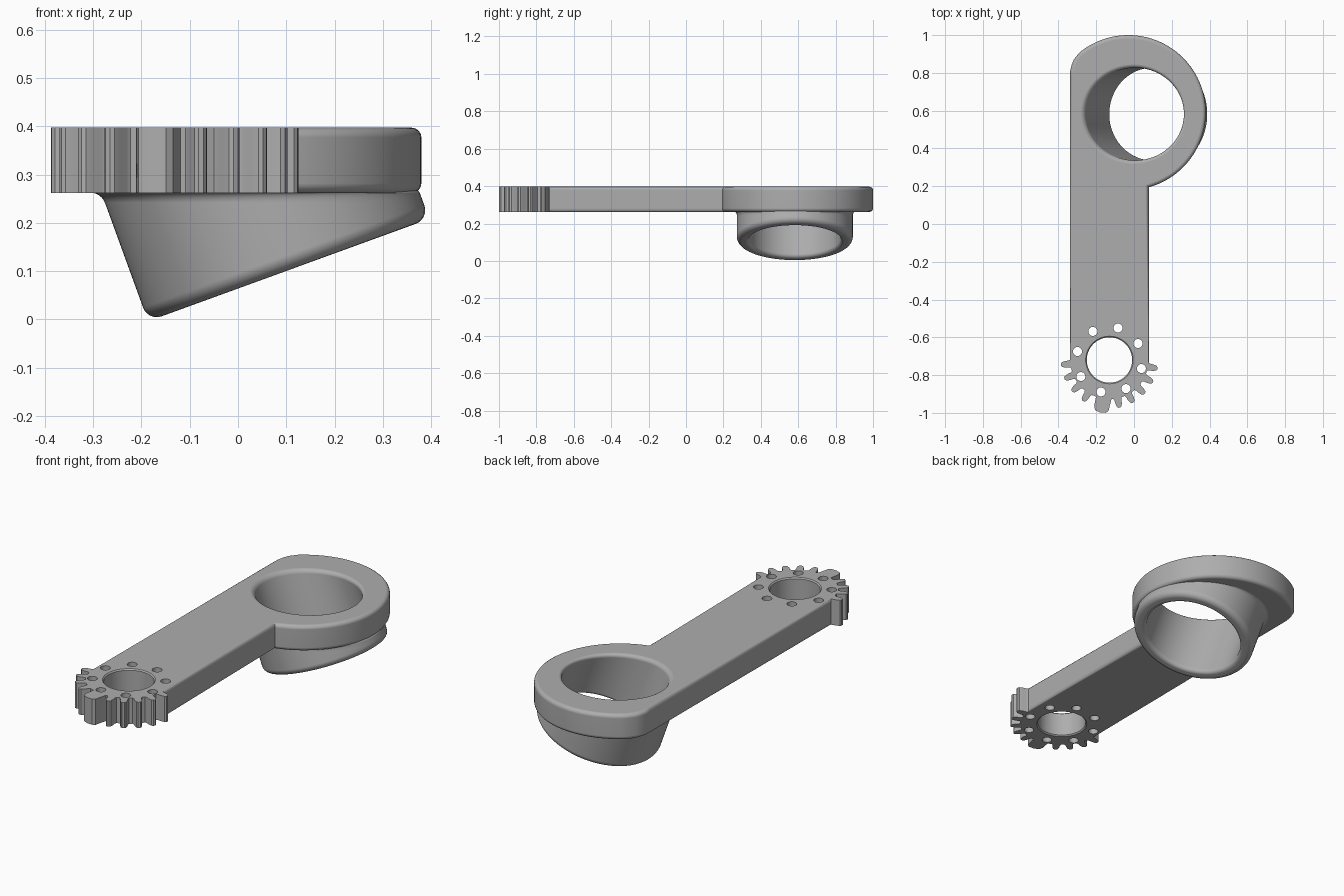
import bpy, bmesh
from math import sin, cos, tan, radians, pi

if "Cube" in bpy.data.objects:
    bpy.data.objects.remove(bpy.data.objects["Cube"], do_unlink=True)

grey = bpy.data.materials.new("mid grey")
grey.use_nodes = True
GREY = (0.42, 0.42, 0.42, 1)
grey.diffuse_color = GREY
grey.node_tree.nodes["Principled BSDF"].inputs["Base Color"].default_value = GREY

LOW, TOP = 0.262, 0.397           # plate underside and top
GX, GY = -0.13, -0.72             # gear centre
EX, EY, ER = -0.03, 0.59, 0.41    # eye centre and radius
TILT = radians(20)
BX, BY, BZ = 0.105, 0.582, 0.102  # centre of the tilted tube's mouth


def finish(bm, name):
    bmesh.ops.recalc_face_normals(bm, faces=bm.faces)
    mesh = bpy.data.meshes.new(name)
    bm.to_mesh(mesh)
    bm.free()
    mesh.materials.append(grey)
    obj = bpy.data.objects.new(name, mesh)
    bpy.context.collection.objects.link(obj)
    return obj


def loft(name, rings):
    """Closed solid through rings of equal point count."""
    bm = bmesh.new()
    loops = [[bm.verts.new(p) for p in ring] for ring in rings]
    n = len(loops[0])
    for a, b in zip(loops, loops[1:]):
        for i in range(n):
            j = (i + 1) % n
            bm.faces.new((a[i], a[j], b[j], b[i]))
    bm.faces.new(loops[0])
    bm.faces.new(loops[-1])
    return finish(bm, name)


def flat_ring(x, y, z, r, n):
    return [(x + r * cos(2 * pi * i / n), y + r * sin(2 * pi * i / n), z) for i in range(n)]


def tilted_ring(r, h, n=96):
    """Ring square to the tube axis, h above the mouth."""
    ring = []
    for i in range(n):
        u, v = r * cos(2 * pi * i / n), r * sin(2 * pi * i / n)
        ring.append((BX + u * cos(TILT) - h * sin(TILT), BY + v,
                     BZ + u * sin(TILT) + h * cos(TILT)))
    return ring


def level_ring(r, z, grow=0, one_sided=False, n=96):
    """Level slice through the tilted tube, optionally flared."""
    cx = BX - (z - BZ) * tan(TILT)
    ring = []
    for i in range(n):
        c, s = cos(2 * pi * i / n), sin(2 * pi * i / n)
        g = grow * (1 - c) / 2 if one_sided else grow
        ring.append((cx + (r / cos(TILT) + g) * c, BY + (r + g) * s, z))
    return ring


def combine(base, other, operation):
    mod = base.modifiers.new(operation, "BOOLEAN")
    mod.operation, mod.solver, mod.object = operation, "EXACT", other
    bpy.ops.object.select_all(action="DESELECT")
    bpy.context.view_layer.objects.active = base
    base.select_set(True)
    bpy.ops.object.modifier_apply(modifier=mod.name)
    bpy.data.objects.remove(other, do_unlink=True)


# Plate outline: gear teeth, arm, then the round eye
def polar(r, deg):
    return (GX + r * cos(radians(deg)), GY + r * sin(radians(deg)))


ROOT, TIP = 0.207, 0.258
outline = [(-0.34, GY)]
for k in range(10):
    if k == 4:      # broad index tooth
        tooth = [(ROOT, 250), (0.255, 251.5), (0.276, 254), (0.282, 260), (0.28, 266),
                 (0.27, 269), (0.24, 270.5), (ROOT, 273)]
    else:
        a = 185.6 + 17.2 * k if k < 4 else 282 + 17 * (k - 5)
        half = [(ROOT, 6.2), (0.215, 4.9), (0.235, 4.2), (0.252, 2.9), (TIP, 1.2)]
        tooth = [(r, a - d) for r, d in half] + [(r, a + d) for r, d in reversed(half)]
    outline += [polar(r, d) for r, d in tooth]
outline += [(0.08, GY - 0.01), (0.08, EY - 0.395)]
outline += [(EX + ER * cos(radians(d)), EY + ER * sin(radians(d)))
            for d in range(-72, 130, 3)]
outline += [(-0.318, 0.872), (-0.331, 0.84), (-0.338, 0.81), (-0.34, 0.78)]

bm = bmesh.new()
face = bm.faces.new([bm.verts.new((x, y, LOW)) for x, y in outline])
up = bmesh.ops.extrude_face_region(bm, geom=[face])["geom"]
bmesh.ops.translate(bm, vec=(0, 0, TOP - LOW),
                    verts=[v for v in up if isinstance(v, bmesh.types.BMVert)])
bmesh.ops.recalc_face_normals(bm, faces=bm.faces)
# Soften the rims of the arm and eye, leaving the gear crisp
rims = [e for e in bm.edges
        if abs(e.verts[0].co.z - e.verts[1].co.z) < 0.001
        and max(v.co.y for v in e.verts) > GY + 0.1]
bmesh.ops.bevel(bm, geom=rims, offset=0.02, segments=4, profile=0.5, affect="EDGES")
lever = finish(bm, "lever_arm")

# Tilted tube with rounded mouth and a fillet under the plate
R, BORE, F = 0.31, 0.245, 0.03
quarter = [radians(15 * i) for i in range(7)]
rings = [tilted_ring(R - F + F * sin(t), F - F * cos(t)) for t in quarter]
rings += [level_ring(R, LOW - 0.02 + 0.02 * sin(t), 0.02 * (1 - cos(t)), True)
          for t in quarter]
rings.append(level_ring(R - 0.02, LOW + 0.05))
combine(lever, loft("tilted_tube", rings), "UNION")

# Bore through tube and plate, rounded at both lips
C = 0.02
rings = [tilted_ring(BORE + C, -0.05)]
rings += [tilted_ring(BORE + C * (1 - sin(t)), C * (1 - cos(t))) for t in quarter]
rings += [level_ring(BORE, TOP - C + C * sin(t), C * (1 - cos(t))) for t in quarter]
rings.append(level_ring(BORE, TOP + 0.05, C))
combine(lever, loft("bore_cutter", rings), "DIFFERENCE")

# Gear hub hole and its circle of pin holes
hub = [flat_ring(GX, GY, z, r, 64) for z, r in
       ((LOW - 0.05, 0.126), (LOW, 0.126), (LOW + 0.006, 0.12),
        (TOP - 0.006, 0.12), (TOP, 0.126), (TOP + 0.05, 0.126))]
combine(lever, loft("hub_cutter", hub), "DIFFERENCE")
for k in range(8):
    x, y = polar(0.175, 75 + 45 * k)
    pin = [flat_ring(x, y, z, 0.024, 24) for z in (LOW - 0.05, TOP + 0.05)]
    combine(lever, loft("pin_cutter", pin), "DIFFERENCE")

# Smooth curves, flat plate faces
bpy.ops.object.shade_smooth_by_angle(angle=radians(32))
weighted = lever.modifiers.new("even_shading", "WEIGHTED_NORMAL")
weighted.keep_sharp = True
